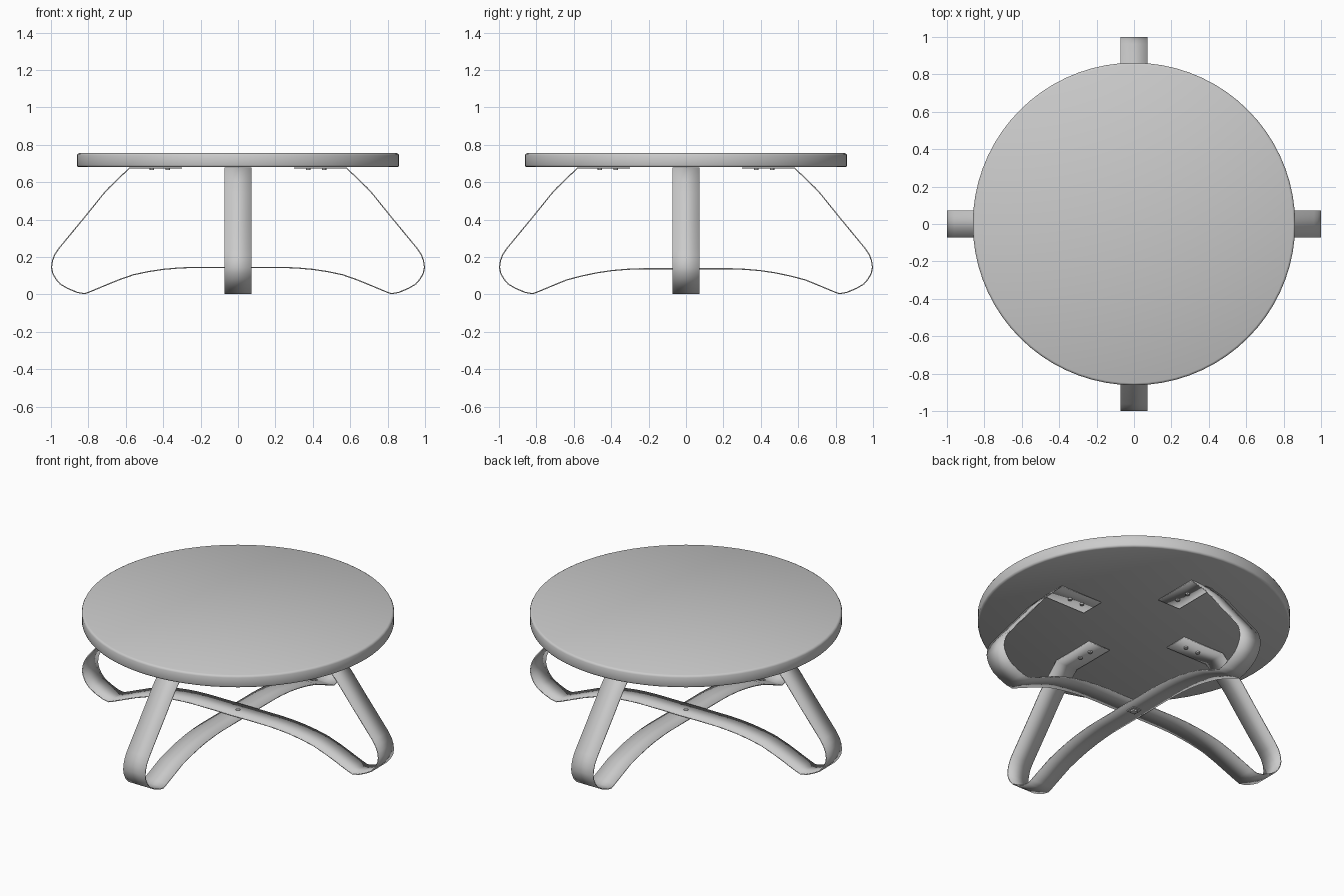
import bpy, bmesh, math
from mathutils import Matrix

cube = bpy.data.objects.get("Cube")
if cube:
    bpy.data.objects.remove(cube, do_unlink=True)

grey = bpy.data.materials.new("light grey")
grey.use_nodes = True
grey.diffuse_color = (0.6, 0.6, 0.6, 1)
grey.node_tree.nodes["Principled BSDF"].inputs["Base Color"].default_value = (0.6, 0.6, 0.6, 1)


def finish(name, bm, angle=None):
    """Turn a bmesh into a shaded object; no angle means fully smooth."""
    bmesh.ops.recalc_face_normals(bm, faces=bm.faces)
    mesh = bpy.data.meshes.new(name)
    bm.to_mesh(mesh)
    bm.free()
    mesh.materials.append(grey)
    obj = bpy.data.objects.new(name, mesh)
    bpy.context.collection.objects.link(obj)
    bpy.ops.object.select_all(action='DESELECT')
    obj.select_set(True)
    bpy.context.view_layer.objects.active = obj
    if angle is None:
        bpy.ops.object.shade_smooth()
    else:
        bpy.ops.object.shade_smooth_by_angle(angle=math.radians(angle))
    return obj


def disc(name, radius, x, y, z0, z1, sides=16, turn=0.0):
    """Short upright prism or cylinder between two heights."""
    bm = bmesh.new()
    place = Matrix.Translation((x, y, (z0 + z1) / 2)) @ Matrix.Rotation(turn, 4, 'Z')
    bmesh.ops.create_cone(bm, cap_ends=True, segments=sides, radius1=radius,
                          radius2=radius, depth=z1 - z0, matrix=place)
    return finish(name, bm, 35)


# Round top with softened rim, spun from its section
section = [(0, .755), (.85, .755), (.858, .751), (.862, .743),
           (.862, .692), (.859, .684), (.85, .68), (0, .68)]
bm = bmesh.new()
verts = [bm.verts.new((r, 0, z)) for r, z in section]
edges = [bm.edges.new(pair) for pair in zip(verts, verts[1:])]
bmesh.ops.spin(bm, geom=verts + edges, cent=(0, 0, 0), axis=(0, 0, 1),
               angle=math.tau, steps=72)
bmesh.ops.remove_doubles(bm, verts=bm.verts, dist=0.0005)
finish("table_top", bm)

# Bent strip: half of its path, from the crossing out to the mounting tab
HALF = [(0, .144), (.25, .144), (.32, .141), (.4, .134), (.48, .122), (.56, .105),
        (.64, .077), (.73, .04), (.79, .015), (.82, .004), (.86, .011), (.91, .032), (.95, .055),
        (.975, .084), (.991, .115), (.997, .145), (.992, .18), (.98, .212), (.96, .243),
        (.81, .425), (.72, .537), (.69, .57), (.65, .609), (.58, .676), (.3, .676)]
WIDTH, THICK = 0.147, 0.006


def bent_strip(name, turn, drop):
    path = [(-x, z) for x, z in reversed(HALF[1:])] + HALF
    bm = bmesh.new()
    rows = []
    for x, z in path:
        if abs(x) < 0.6 and z < 0.3:
            z -= drop
        rows.append([bm.verts.new((x, s * WIDTH / 2, z)) for s in (-1, 1)])
    for a, b in zip(rows, rows[1:]):
        bm.faces.new((a[0], b[0], b[1], a[1]))
    bmesh.ops.rotate(bm, verts=bm.verts, cent=(0, 0, 0),
                     matrix=Matrix.Rotation(turn, 3, 'Z'))
    obj = finish(name, bm, 35)
    solid = obj.modifiers.new("thickness", 'SOLIDIFY')
    solid.thickness = THICK
    solid.offset = 0
    # Keep the shading modifier, if any, after the thickness
    obj.modifiers.move(len(obj.modifiers) - 1, 0)


bent_strip("side_leg_strip", 0, 0)
bent_strip("front_back_leg_strip", math.pi / 2, THICK + 0.001)

# Two screws in each mounting tab
for i, side in enumerate(("left", "back", "right", "front")):
    a = i * math.pi / 2
    for label, r in (("inner", .375), ("outer", .46)):
        disc(f"{side}_{label}_screw", .012, r * math.cos(a), r * math.sin(a), .665, .676)

# Bolt through the crossing, with a square washer and nut below
disc("centre_bolt", .013, 0, 0, .13, .151)
disc("square_washer", .04, 0, 0, .129, .136, 4, math.pi / 4)
disc("centre_nut", .02, 0, 0, .12, .13, 6)
